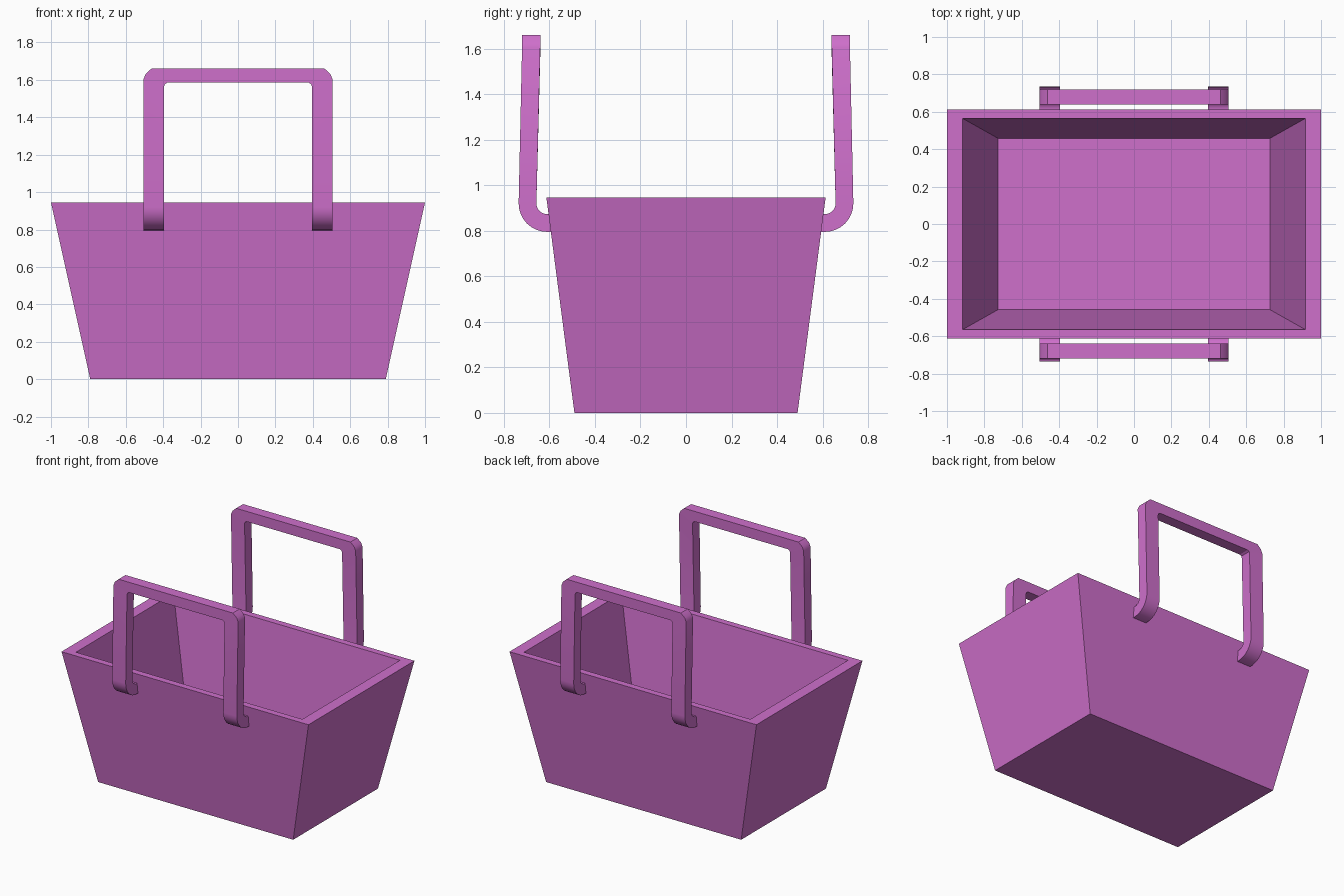
import bpy, bmesh, math

if "Cube" in bpy.data.objects:
    bpy.data.objects.remove(bpy.data.objects["Cube"])

mat = bpy.data.materials.new("pink_plastic")
mat.diffuse_color = (0.62, 0.16, 0.60, 1)
mat.use_nodes = True
mat.node_tree.nodes["Principled BSDF"].inputs["Base Color"].default_value = mat.diffuse_color


def finish(bm, name):
    bmesh.ops.recalc_face_normals(bm, faces=bm.faces)
    me = bpy.data.meshes.new(name)
    bm.to_mesh(me)
    bm.free()
    me.materials.append(mat)
    ob = bpy.data.objects.new(name, me)
    bpy.context.collection.objects.link(ob)
    return ob


def loft(bm, rings, cap_start=True, cap_end=True):
    loops = [[bm.verts.new(p) for p in r] for r in rings]
    for a, b in zip(loops, loops[1:]):
        for i in range(4):
            j = (i + 1) % 4
            bm.faces.new((a[i], a[j], b[j], b[i]))
    if cap_start:
        bm.faces.new(loops[0])
    if cap_end:
        bm.faces.new(loops[-1])


def rect(hx, hy, z):
    return [(-hx, -hy, z), (hx, -hy, z), (hx, hy, z), (-hx, hy, z)]


# Tapered open basket: outer wall, rim, inner wall, floor
bm = bmesh.new()
loft(bm, [rect(0.79, 0.49, 0), rect(1.0, 0.613, 0.945),
          rect(0.917, 0.565, 0.945), rect(0.727, 0.458, 0.08)])
finish(bm, "basket")

# Half handle: end in the wall, hooked curve, leg, chamfered corner, top bar
XO, XI = 0.505, 0.395
CY, CZ, RO, RI = 0.61, 0.92, 0.125, 0.047


def leg_ring(yo, zo, yi, zi):
    return [(XO, -yo, zo), (XO, -yi, zi), (XI, -yi, zi), (XI, -yo, zo)]


def bar_ring(xo, zo, xi, zi):
    return [(xo, -0.72, zo), (xo, -0.64, zo), (xi, -0.64, zi), (xi, -0.72, zi)]


rings = [leg_ring(0.58, 0.795, 0.58, 0.873)]
for k in range(9):
    a = math.radians(90 * k / 8)
    s, c = math.sin(a), math.cos(a)
    rings.append(leg_ring(CY + RO * s, CZ - RO * c, CY + RI * s, CZ - RI * c))
rings += [bar_ring(XO, 1.605, XI, 1.565),
          bar_ring(0.493, 1.633, 0.391, 1.577),
          bar_ring(0.463, 1.66, 0.378, 1.585),
          bar_ring(0, 1.66, 0, 1.585)]
bm = bmesh.new()
loft(bm, rings, cap_end=False)
handles = finish(bm, "handles")

# Mirror to the other leg and the back handle
mod = handles.modifiers.new("mirror", "MIRROR")
mod.use_axis = (True, True, False)
bpy.context.view_layer.objects.active = handles
handles.select_set(True)
bpy.ops.object.shade_smooth_by_angle(angle=math.radians(25))
